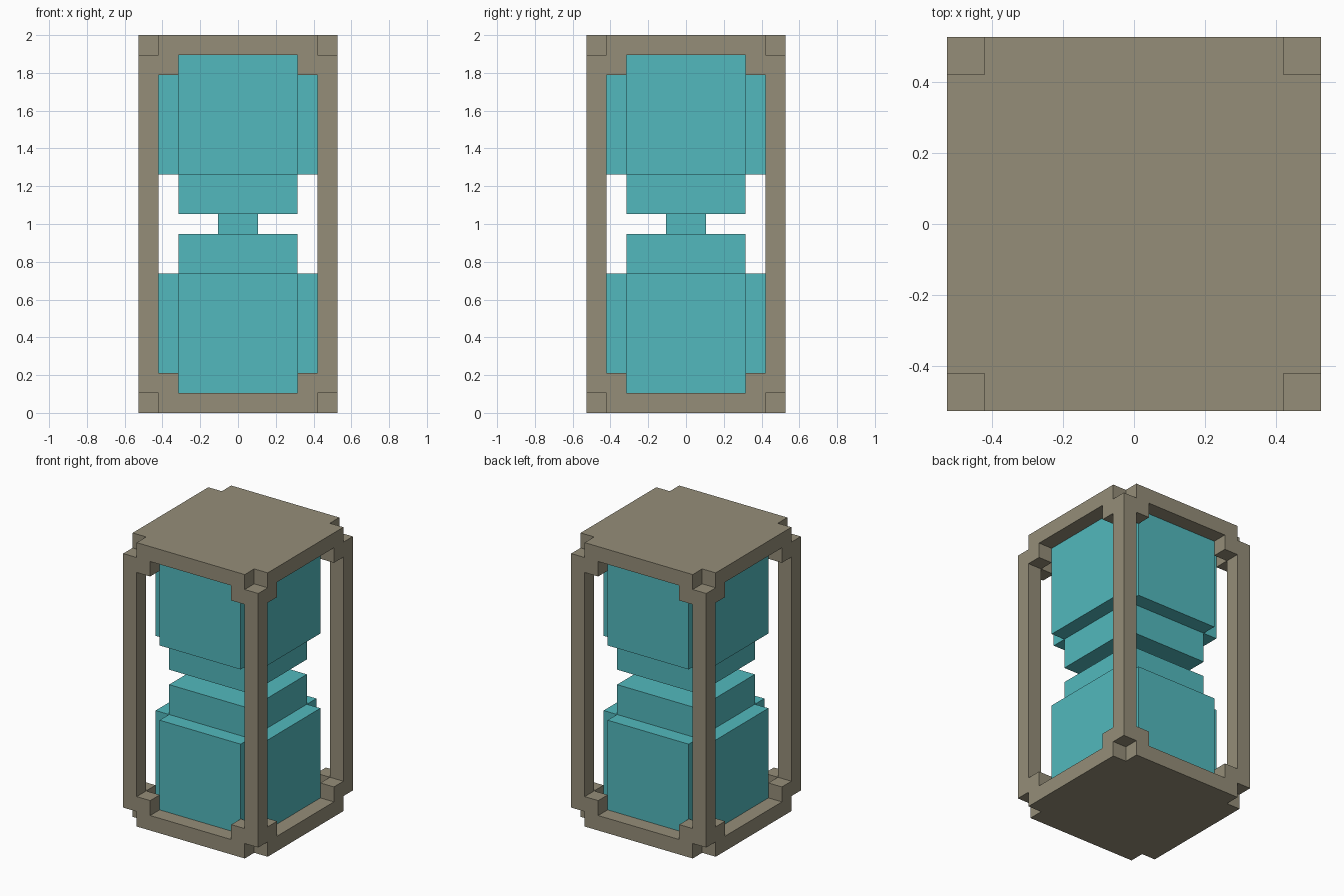
import bpy
import bmesh

U = 2 / 19  # one block of the model's grid

if "Cube" in bpy.data.objects:
    bpy.data.objects.remove(bpy.data.objects["Cube"], do_unlink=True)


def make_material(name, color):
    mat = bpy.data.materials.new(name)
    mat.use_nodes = True
    mat.diffuse_color = color
    bsdf = next(n for n in mat.node_tree.nodes if n.type == "BSDF_PRINCIPLED")
    bsdf.inputs["Base Color"].default_value = color
    bsdf.inputs["Roughness"].default_value = 0.8
    return mat


def prism(name, outline, z0, z1, mat):
    """Extrude a flat outline (in blocks) from z0 up to z1."""
    bm = bmesh.new()
    base = bm.faces.new([bm.verts.new((x * U, y * U, z0 * U)) for x, y in outline])
    top = bmesh.ops.extrude_face_region(bm, geom=[base])["geom"]
    bmesh.ops.translate(bm, vec=(0, 0, (z1 - z0) * U),
                        verts=[g for g in top if isinstance(g, bmesh.types.BMVert)])
    bmesh.ops.recalc_face_normals(bm, faces=bm.faces)
    mesh = bpy.data.meshes.new(name)
    bm.to_mesh(mesh)
    bm.free()
    mesh.materials.append(mat)
    obj = bpy.data.objects.new(name, mesh)
    bpy.context.collection.objects.link(obj)
    return obj


def rect(x0, x1, y0, y1):
    return [(x0, y0), (x1, y0), (x1, y1), (x0, y1)]


def notched_square(outer, inner):
    """Square outline with its four corners cut out."""
    points = []
    for c, s in ((1, 0), (0, 1), (-1, 0), (0, -1)):
        for x, y in ((outer, -inner), (outer, inner), (inner, inner)):
            points.append((x * c - y * s, x * s + y * c))
    return points


stone = make_material("frame_taupe", (0.30, 0.27, 0.19, 1))
glass = make_material("glass_teal", (0.085, 0.485, 0.51, 1))

# Plates with cut corners
prism("bottom_plate", notched_square(5, 4), 0, 1, stone)
prism("top_plate", notched_square(5, 4), 18, 19, stone)

# Corner posts and the small brackets beside their ends
for sx, side in ((-1, "right"), (1, "left")):
    for sy, end in ((-1, "front"), (1, "back")):
        tag = f"{end}_{side}"
        prism("post_" + tag, rect(4 * sx, 5 * sx, 4 * sy, 5 * sy), 1, 18, stone)
        for z, level in ((1, "bottom"), (17, "top")):
            prism(f"{level}_bracket_x_{tag}",
                  rect(3 * sx, 4 * sx, 4 * sy, 5 * sy), z, z + 1, stone)
            prism(f"{level}_bracket_y_{tag}",
                  rect(4 * sx, 5 * sx, 3 * sy, 4 * sy), z, z + 1, stone)

# Stepped bulbs narrowing to the neck
prism("lower_bulb", notched_square(4, 3), 1, 7, glass)
prism("lower_shoulder", rect(-3, 3, -3, 3), 7, 9, glass)
prism("neck", rect(-1, 1, -1, 1), 9, 10, glass)
prism("upper_shoulder", rect(-3, 3, -3, 3), 10, 12, glass)
prism("upper_bulb", notched_square(4, 3), 12, 18, glass)
